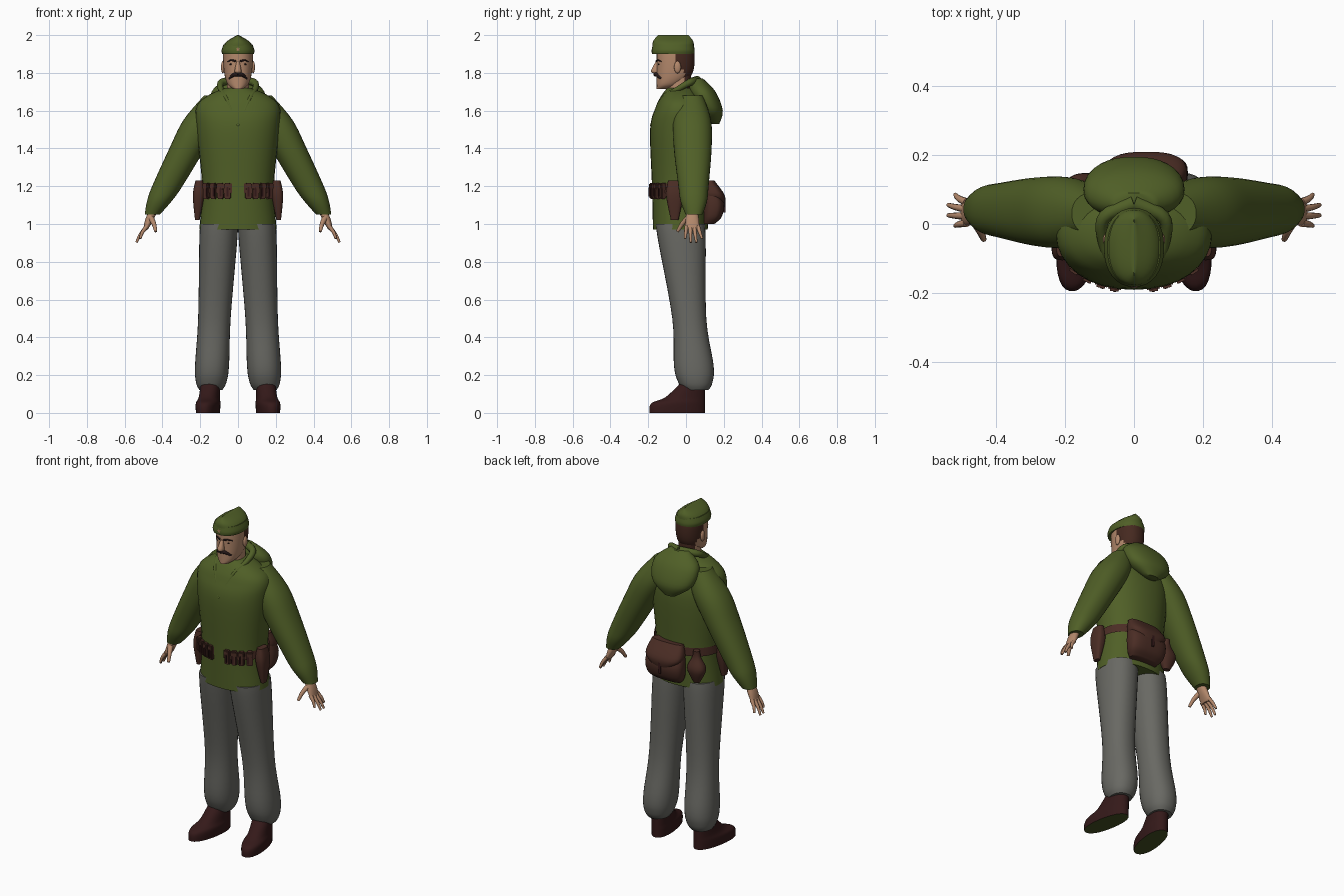
import bpy, bmesh, math
from mathutils import Vector

cube = bpy.data.objects.get("Cube")
if cube:
    bpy.data.objects.remove(cube)


def material(name, red, green, blue):
    mat = bpy.data.materials.new(name)
    mat.use_nodes = True
    mat.diffuse_color = (red, green, blue, 1)
    shader = mat.node_tree.nodes["Principled BSDF"]
    shader.inputs["Base Color"].default_value = mat.diffuse_color
    return mat


CLOTH = material("olive_cloth", .08, .115, .02)
GREY = material("grey_cloth", .14, .14, .125)
LEATHER = material("brown_leather", .07, .026, .018)
BOOT = material("dark_boot_leather", .035, .01, .01)
SOLE = material("olive_sole", .06, .08, .016)
SKIN = material("skin", .46, .25, .15)
HAIR = material("brown_hair", .06, .022, .014)
DARK = material("dark_hair", .02, .01, .01)
METAL = material("badge_metal", .4, .2, .1)


def finish(name, bm, *mats):
    bmesh.ops.recalc_face_normals(bm, faces=bm.faces)
    mesh = bpy.data.meshes.new(name)
    bm.to_mesh(mesh)
    bm.free()
    for mat in mats:
        mesh.materials.append(mat)
    ob = bpy.data.objects.new(name, mesh)
    bpy.context.collection.objects.link(ob)
    return ob


def bridge(name, rings, *mats):
    """Bridge rings of points and close both ends."""
    bm = bmesh.new()
    loops = [[bm.verts.new(point) for point in ring] for ring in rings]
    for low, high in zip(loops, loops[1:]):
        for i in range(len(low)):
            bm.faces.new((low[i - 1], low[i], high[i], high[i - 1]))
    bm.faces.new(loops[0])
    bm.faces.new(loops[-1])
    return finish(name, bm, *mats)


def spline(rows, steps):
    """Run a smooth curve through rows of numbers."""
    rows = [Vector(row) for row in rows]
    out = []
    for i in range(len(rows) - 1):
        start, end = rows[i], rows[i + 1]
        before, after = rows[max(i - 1, 0)], rows[min(i + 2, len(rows) - 1)]
        pull_start, pull_end = (end - before) / 2, (after - start) / 2
        for step in range(steps):
            t = step / steps
            ease = t * t * (3 - 2 * t)
            out.append(start.lerp(end, ease) + pull_start * t * (1 - t) ** 2
                       - pull_end * t * t * (1 - t))
    return out + [rows[-1]]


def circle(count):
    angles = [math.tau * i / count for i in range(count)]
    return [(math.cos(angle), math.sin(angle)) for angle in angles]


def loft(name, centre, rows, *mats, side=1, slope=(0, 0), hug=0, power=2.2,
         count=32, steps=5, rule=None):
    """Stack level ovals from rows of height, half width and half depth.
    The centre drifts by slope; hug keeps the front (1) or back (-1) edge in line."""
    rings = []
    for z, wide, deep in spline(rows, steps):
        rise = z - rows[0][0]
        x = centre[0] + slope[0] * rise
        y = centre[1] + slope[1] * rise + hug * deep
        rings.append([(side * (x + wide * math.copysign(abs(c) ** (2 / power), c)),
                       y + deep * math.copysign(abs(s) ** (2 / power), s), z)
                      for c, s in circle(count)])
    ob = bridge(name, rings, *mats)
    if rule:
        for face in ob.data.polygons:
            face.material_index = int(rule(face))
    return ob


def tube(name, points, thick, mat, side=1, taper=.5):
    """Round limb along a smooth path, thinning towards its end."""
    path = [Vector((side * p.x, p.y, p.z)) for p in spline(points, 5)]
    last = len(path) - 1
    rings = []
    for i, point in enumerate(path):
        along = path[min(i + 1, last)] - path[max(i - 1, 0)]
        rot = along.to_track_quat('Z', 'Y')
        radius = thick * (1 - taper * i / last)
        rings.append([point + rot @ Vector((c, s, 0)) * radius for c, s in circle(10)])
    return bridge(name, rings, mat)


def solid(name, loc, size, mat, turn=0, ball=False):
    """Rounded box or ellipsoid."""
    bm = bmesh.new()
    if ball:
        bmesh.ops.create_uvsphere(bm, u_segments=16, v_segments=10, radius=.5)
    else:
        bmesh.ops.create_cube(bm, size=1)
    bmesh.ops.scale(bm, vec=size, verts=bm.verts)
    if not ball:
        bmesh.ops.bevel(bm, geom=bm.edges[:], offset=min(size) / 6, segments=2, affect='EDGES')
    ob = finish(name, bm, mat)
    ob.location, ob.rotation_euler.z = loc, turn
    return ob


# Jacket body and hanging hood
loft("jacket_body", (0, -.03), [
    (.97, .205, .145), (1.2, .19, .15), (1.5, .22, .16), (1.62, .22, .13),
    (1.68, .16, .1), (1.72, .07, .07)], CLOTH)
loft("hood", (0, .06), [
    (1.77, .06, .03), (1.7, .14, .07), (1.6, .13, .07), (1.53, .04, .025)],
    CLOTH, slope=(0, -.38))

for side, tag in ((1, "left"), (-1, "right")):
    # Collar edge, running from the hood to the point of the neck opening
    tube(tag + "_collar_edge", [(0, .06, 1.76), (.085, .02, 1.75), (.09, -.05, 1.71),
         (.06, -.13, 1.66), (0, -.185, 1.52)], .024, CLOTH, side, taper=.75)

    # Sleeves with gathered cuffs
    loft(tag + "_sleeve", (.12, .03), [
        (1.68, .06, .06), (1.55, .1, .1), (1.4, .095, .1), (1.2, .08, .08),
        (1.12, .065, .07), (1.05, .04, .045)], CLOTH, side=side, slope=(-.53, -.02))

    # Hands
    loft(tag + "_palm", (.45, .033), [(1.07, .023, .028), (1.02, .022, .036), (.97, .012, .038)],
         SKIN, side=side, slope=(-.4, 0))
    for i in range(4):
        spread = i - 1.5
        curl = spread * spread / 100
        base = Vector((.485, .033 + spread / 50, .985))
        tip = Vector((.54 - curl, .04 + spread * .03, .9 + curl))
        knuckle = base.lerp(tip, .5) + Vector((.006, 0, 0))
        tube(f"{tag}_finger_{i + 1}", [base, knuckle, tip], .012, SKIN, side)
    tube(tag + "_thumb", [(.46, .01, 1.03), (.445, -.02, 1), (.435, -.045, .96)], .016, SKIN, side)

    # Trouser legs, bloused above the boots
    loft(tag + "_trouser_leg", (.1, -.03), [
        (1, .1, .13), (.9, .1, .125), (.5, .086, .09), (.25, .09, .105),
        (.16, .08, .09), (.12, .06, .065)], GREY, side=side, slope=(-.05, -.095))

    # Boots with coloured soles, toes turned out
    boot = loft(tag + "_boot", (0, .055), [
        (0, .058, .15), (.05, .06, .145), (.085, .053, .105), (.17, .052, .06)],
        BOOT, SOLE, hug=-1, rule=lambda face: face.normal.z < -.8)
    boot.location = (side * .143, .047, 0)
    boot.rotation_euler.z = side * .17

    # Ammunition pouches with flaps and straps, following the waist
    for i in range(4):
        x = .055 + .037 * i
        y = -.03 - .15 * math.sqrt(1 - (x / .215) ** 2)
        turn = side * (.1 + .17 * i)
        solid(f"{tag}_pouch_{i + 1}", (side * x, y, 1.175), (.034, .032, .085), LEATHER, turn)
        solid(f"{tag}_pouch_flap_{i + 1}", (side * x, y, 1.2), (.037, .04, .036), LEATHER, turn)
        solid(f"{tag}_pouch_strap_{i + 1}", (side * x, y - .017, 1.17), (.01, .01, .05), BOOT, turn)

    # Side holsters
    loft(tag + "_holster", (.205, -.06), [(1.23, .02, .035), (1.15, .03, .045), (1.02, .012, .02)],
         LEATHER, side=side, slope=(-.05, 0), power=3)

    # Ears, eyes, brows and moustache
    solid(tag + "_ear", (side * .08, -.045, 1.83), (.02, .036, .065), SKIN, ball=True)
    solid(tag + "_eye", (side * .033, -.142, 1.845), (.025, .01, .01), DARK, -side * .3, ball=True)
    tube(tag + "_brow", [(.012, -.155, 1.862), (.035, -.148, 1.867), (.055, -.13, 1.86)],
         .006, DARK, side)
    tube(tag + "_moustache", [(0, -.16, 1.793), (.022, -.155, 1.79), (.046, -.13, 1.77)],
         .013, DARK, side)


# Head and neck, with hair covering the back
def is_hair(face):
    y, z = face.center.yz
    return y > -.01 and z > 1.69 or y > -.06 and z > 1.81


loft("neck", (0, -.035), [(1.65, .06, .06), (1.8, .057, .063)], SKIN, HAIR, rule=is_hair)
loft("head", (0, -.155), [
    (1.715, .025, .03), (1.74, .055, .065), (1.8, .073, .095), (1.9, .079, .1), (1.95, .07, .09)],
    SKIN, HAIR, hug=1, count=40, rule=is_hair)
loft("nose", (0, -.14), [(1.797, .01, .015), (1.81, .018, .023), (1.86, .008, .01)],
     SKIN, hug=-1)
solid("lower_lip", (0, -.146, 1.766), (.045, .014, .012), SKIN, ball=True)

# Folded side cap, turned-up cuff and badge
loft("cap_crown", (0, -.068), [
    (1.9, .082, .11), (1.94, .078, .11), (1.97, .055, .105), (2, .004, .08)], CLOTH)
loft("cap_cuff", (0, -.068), [(1.9, .084, .112), (1.92, .087, .114), (1.95, .077, .108)], CLOTH)
bm = bmesh.new()
for i, (c, s) in enumerate(circle(10)):
    radius = .006 if i % 2 else .014
    bm.verts.new((s * radius, -.184, 1.925 + c * radius))
bm.faces.new(bm.verts)
finish("cap_badge", bm, METAL)

# Belt, open at the front between the pouches
belt = loft("belt", (0, -.03), [(1.165, .199, .156), (1.215, .197, .156)], LEATHER, steps=1, count=48)
bm = bmesh.new()
bm.from_mesh(belt.data)
gap = []
for face in bm.faces:
    middle = face.calc_center_median()
    if len(face.verts) > 4 or (abs(middle.x) < .04 and middle.y < 0):
        gap.append(face)
bmesh.ops.delete(bm, geom=gap, context='FACES')
bm.to_mesh(belt.data)
bm.free()

# Haversack and flask hanging at the back
loft("haversack", (.035, .09), [
    (1.225, .095, .025), (1.12, .12, .055), (1.04, .115, .05), (1, .09, .03)],
    LEATHER, hug=1, power=3)
loft("haversack_flap", (.035, .09), [(1.23, .1, .03), (1.15, .117, .058), (1.09, .06, .055)],
     LEATHER, hug=1, power=3)
solid("haversack_strap", (.035, .203, 1.1), (.016, .01, .08), BOOT)
loft("flask", (-.145, .105), [
    (1.02, .02, .015), (1.1, .055, .042), (1.17, .025, .02), (1.21, .018, .018)], LEATHER)

# Smooth shading with crisp folds
bpy.ops.object.select_all(action='DESELECT')
for ob in bpy.context.collection.objects:
    if ob.type == 'MESH':
        ob.select_set(True)
        bpy.context.view_layer.objects.active = ob
bpy.ops.object.shade_smooth_by_angle(angle=math.radians(42))
